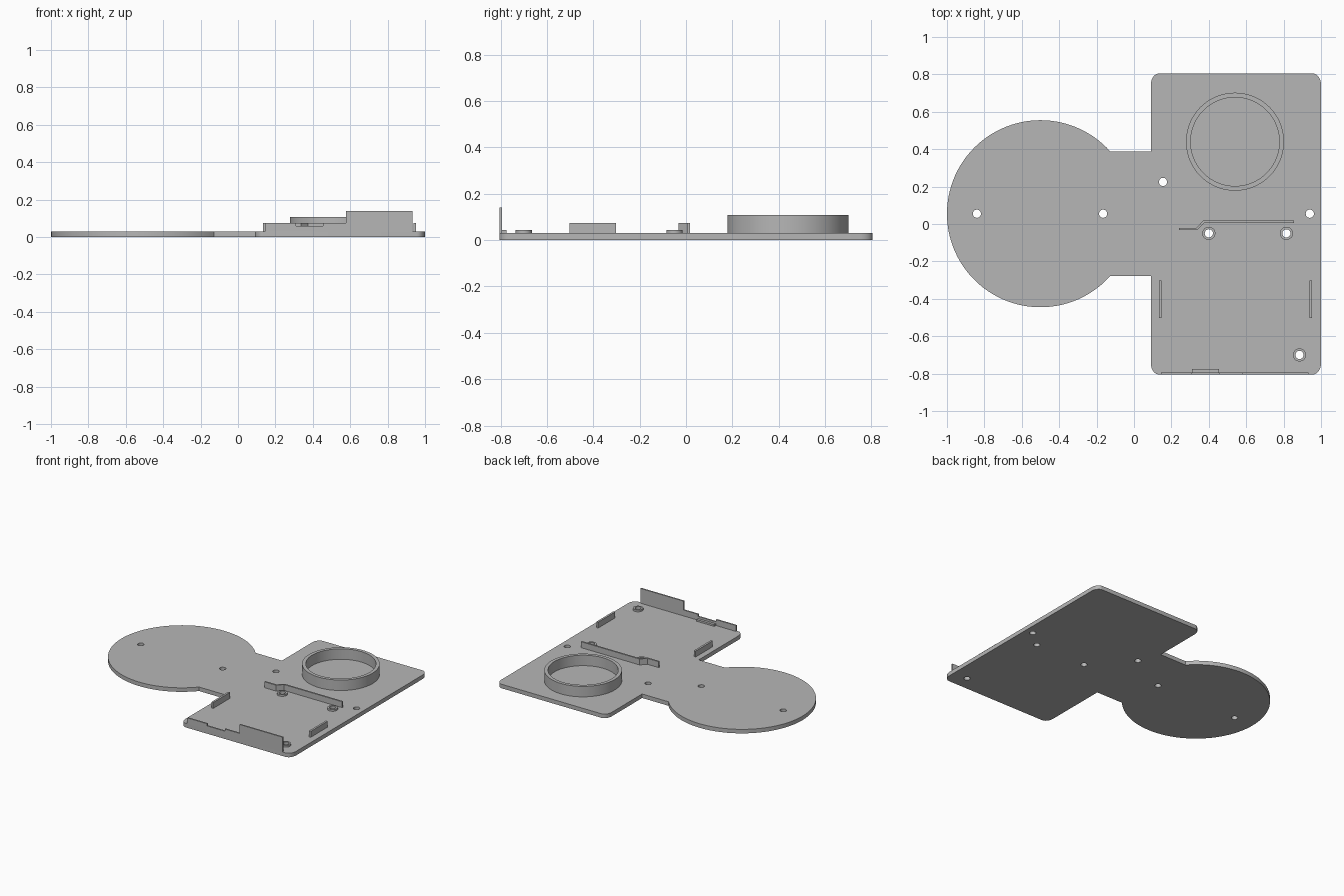
import bpy, bmesh
from math import sin, cos, pi, asin

cube = bpy.data.objects.get("Cube")
if cube:
    bpy.data.objects.remove(cube, do_unlink=True)

grey = bpy.data.materials.new("plain grey")
grey.use_nodes = True
colour = (0.47, 0.47, 0.47, 1)
grey.diffuse_color = colour
grey.node_tree.nodes["Principled BSDF"].inputs["Base Color"].default_value = colour

PLATE_TOP = 0.03


def arc(cx, cy, rx, ry, start, end, steps):
    """Points along an elliptical arc, both ends included."""
    angles = [start + (end - start) * i / steps for i in range(steps + 1)]
    return [(cx + rx * cos(a), cy + ry * sin(a)) for a in angles]


def circle(cx, cy, r, steps=32):
    return arc(cx, cy, r, r, 0, 2 * pi, steps)[:-1]


def slab(name, loops, low, high, upright=None):
    """Fill an outline with holes and extrude it. With upright set to a y value,
    the outline is x, z and the extrusion runs along y."""
    bm = bmesh.new()
    edges = []
    for loop in loops:
        verts = [bm.verts.new((x, low, y) if upright else (x, y, low)) for x, y in loop]
        edges += [bm.edges.new((v, verts[i - 1])) for i, v in enumerate(verts)]
    bmesh.ops.triangle_fill(bm, edges=edges, use_beauty=True)
    grown = bmesh.ops.extrude_face_region(bm, geom=bm.faces[:], use_keep_orig=True)
    depth = high - low
    bmesh.ops.translate(bm, vec=(0, depth, 0) if upright else (0, 0, depth),
                        verts=[g for g in grown["geom"] if isinstance(g, bmesh.types.BMVert)])
    bmesh.ops.recalc_face_normals(bm, faces=bm.faces[:])
    mesh = bpy.data.meshes.new(name)
    bm.to_mesh(mesh)
    bm.free()
    mesh.materials.append(grey)
    obj = bpy.data.objects.new(name, mesh)
    bpy.context.collection.objects.link(obj)
    bpy.ops.object.select_all(action="DESELECT")
    obj.select_set(True)
    bpy.context.view_layer.objects.active = obj
    bpy.ops.object.shade_smooth_by_angle(angle=pi / 6)
    return obj


def rect(x0, x1, y0, y1):
    return [(x0, y0), (x1, y0), (x1, y1), (x0, y1)]


# Base plate: round disc, neck and rounded panel in one outline
NECK = 0.333
DISC_Y = 0.055
join = asin(NECK / 0.5)
LEFT, RIGHT, HALF = 0.09, 1.0, 0.805
RX, RY = 0.045, 0.06


def corner(sx, sy, start):
    cx = RIGHT - RX if sx > 0 else LEFT + RX
    return arc(cx, sy * (HALF - RY), RX, RY, start, start + pi / 2, 8)


outline = arc(-0.5, DISC_Y, 0.5, 0.5, join, 2 * pi - join, 80)
outline += [(LEFT, DISC_Y - NECK)]
outline += corner(-1, -1, pi) + corner(1, -1, 1.5 * pi)
outline += corner(1, 1, 0) + corner(-1, 1, pi / 2)
outline += [(LEFT, DISC_Y + NECK)]

screw_holes = [(-0.84, DISC_Y), (-0.165, DISC_Y), (0.155, 0.225), (0.94, DISC_Y)]
standoffs = [(0.4, -0.05), (0.815, -0.05), (0.885, -0.7)]
holes = [circle(x, y, 0.022, 24) for x, y in screw_holes + standoffs]
slab("base_plate", [outline] + holes, 0, PLATE_TOP)

# Standoff collars around three of the holes
for i, (x, y) in enumerate(standoffs):
    slab(f"standoff_{i + 1}", [circle(x, y, 0.035), circle(x, y, 0.022, 24)],
         PLATE_TOP, 0.043)

# Raised ring
slab("holder_ring", [circle(0.54, 0.44, 0.262, 80), circle(0.54, 0.44, 0.237, 80)],
     PLATE_TOP, 0.108)

# Cranked divider wall
T = 0.012
path = [(0.24, -0.033), (0.338, -0.033), (0.375, 0.006), (0.855, 0.006)]
back = [(0.855, 0.006 + T), (0.37, 0.006 + T), (0.333, -0.033 + T), (0.24, -0.033 + T)]
slab("divider_wall", [path + back], PLATE_TOP, 0.074)

# Side rails
for name, x in (("right_rail", 0.133), ("left_rail", 0.937)):
    slab(name, [rect(x, x + 0.015, -0.503, -0.303)], PLATE_TOP, 0.074)

# Stepped front wall with a dip, and the small shelf behind the dip
profile = [(0.145, PLATE_TOP), (0.932, PLATE_TOP), (0.932, 0.14), (0.577, 0.14),
           (0.577, 0.074), (0.455, 0.074), (0.455, 0.058), (0.31, 0.058),
           (0.31, 0.074), (0.145, 0.074)]
slab("front_wall", [profile], -HALF, -0.794, upright=True)
slab("front_shelf", [rect(0.31, 0.455, -0.794, -0.775)], PLATE_TOP, 0.043)
